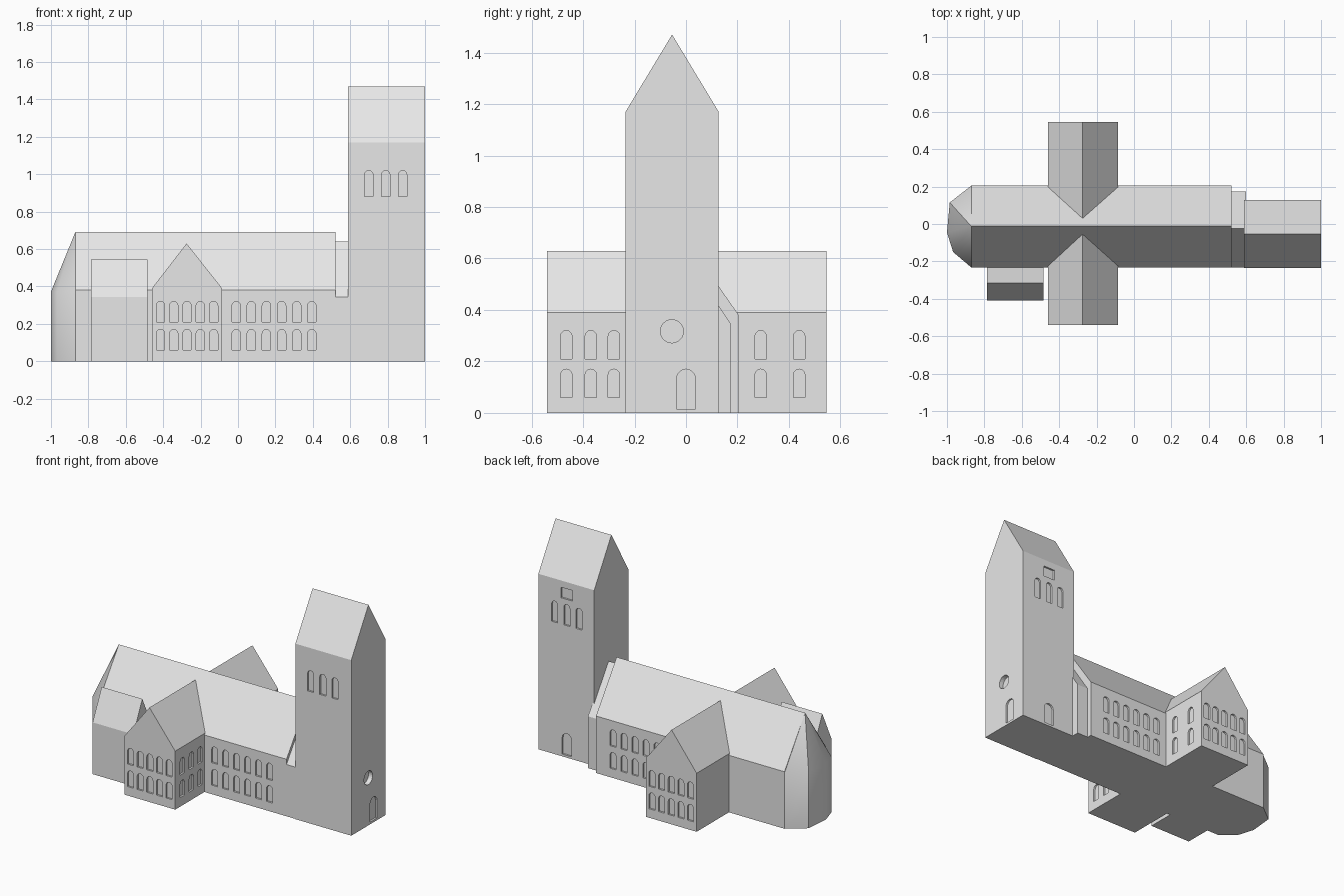
import bpy, bmesh, math

if "Cube" in bpy.data.objects:
    bpy.data.objects.remove(bpy.data.objects["Cube"])

stone = bpy.data.materials.new("pale_stone")
stone.diffuse_color = (0.8, 0.8, 0.8, 1)
stone.use_nodes = True
stone.node_tree.nodes["Principled BSDF"].inputs["Base Color"].default_value = stone.diffuse_color


def add_prism(bm, profile, axis, a0, a1):
    """Extrude a (u, z) profile along x or y between a0 and a1."""
    def point(u, z, a):
        return (a, u, z) if axis == 'x' else (u, a, z)
    ends = [[bm.verts.new(point(u, z, a)) for u, z in profile] for a in (a0, a1)]
    n = len(profile)
    bm.faces.new(ends[0])
    bm.faces.new(ends[1][::-1])
    for i in range(n):
        j = (i + 1) % n
        bm.faces.new((ends[0][i], ends[1][i], ends[1][j], ends[0][j]))


def finish(bm, name):
    bmesh.ops.recalc_face_normals(bm, faces=bm.faces[:])
    mesh = bpy.data.meshes.new(name)
    bm.to_mesh(mesh)
    bm.free()
    mesh.materials.append(stone)
    ob = bpy.data.objects.new(name, mesh)
    bpy.context.collection.objects.link(ob)
    return ob


def gabled(name, axis, u0, u1, ridge_u, eave, ridge, a0, a1):
    bm = bmesh.new()
    add_prism(bm, [(u0, 0), (u1, 0), (u1, eave), (ridge_u, ridge), (u0, eave)],
              axis, a0, a1)
    return finish(bm, name)


def arch(u, z, w, h):
    """Opening outline with a round head; u is the centre, z the sill."""
    r = w / 2
    head = [(u + r * math.cos(t), z + h - r + r * math.sin(t))
            for t in (math.pi * i / 6 for i in range(7))]
    return [(u - r, z), (u + r, z)] + head


def rect(u, z, w, h):
    return [(u - w/2, z), (u + w/2, z), (u + w/2, z + h), (u - w/2, z + h)]


def circle(u, z, r, n=24):
    return [(u + r * math.cos(2 * math.pi * i / n),
             z + r * math.sin(2 * math.pi * i / n)) for i in range(n)]


def window_rows(centres):
    return [arch(u, z, 0.045, 0.11) for u in centres for z in (0.06, 0.21)]


def carve(ob, openings):
    """Sink recesses; each opening is (outline, wall axis, wall position, depth)."""
    bm = bmesh.new()
    for outline, axis, wall, depth in openings:
        add_prism(bm, outline, axis, wall - depth, wall + depth)
    cutter = finish(bm, ob.name + "_cutter")
    cutter.hide_render = True
    mod = ob.modifiers.new("recesses", 'BOOLEAN')
    mod.operation = 'DIFFERENCE'
    mod.solver = 'EXACT'
    mod.object = cutter
    bpy.context.view_layer.objects.active = ob
    bpy.ops.object.modifier_apply(modifier=mod.name)
    bpy.data.objects.remove(cutter)


D = 0.012

# Nave with two rows of windows on both long walls
nave = gabled("nave", 'x', -0.232, 0.205, -0.012, 0.38, 0.69, -0.87, 0.52)
nave_x = [-0.01 + 0.081 * i for i in range(6)]
carve(nave, [(o, 'y', wall, D) for wall in (-0.232, 0.205) for o in window_rows(nave_x)])

# Lower link between nave and tower
gabled("link", 'x', -0.232, 0.175, -0.025, 0.345, 0.64, 0.50, 0.60)

# Crossing arm with windows in both gable ends and on the east side
transept = gabled("transept", 'y', -0.46, -0.085, -0.275, 0.39, 0.63, -0.54, 0.545)
gable_x = [-0.2725 + 0.071 * i for i in range(-2, 3)]
openings = [(o, 'y', wall, D) for wall in (-0.54, 0.545) for o in window_rows(gable_x)]
openings += [(o, 'x', -0.085, D) for o in window_rows([-0.465, -0.37, -0.28, 0.29, 0.44])]
carve(transept, openings)

# Side chapel
gabled("side_chapel", 'x', -0.41, -0.22, -0.315, 0.345, 0.545, -0.785, -0.485)

# Tower with belfry windows, doors and a round window
tower = gabled("tower", 'x', -0.235, 0.127, -0.054, 1.17, 1.47, 0.588, 1.0)
openings = [(arch(x, 0.88, 0.045, 0.14), 'y', wall, D)
            for x in (0.70, 0.79, 0.88) for wall in (-0.235, 0.127)]
openings += [(rect(0.79, 1.055, 0.085, 0.07), 'y', 0.127, D),
             (arch(0.79, 0.015, 0.07, 0.145), 'y', 0.127, D),
             (arch(0.0, 0.015, 0.075, 0.155), 'x', 1.0, D),
             (circle(-0.055, 0.317, 0.045), 'x', 1.0, 0.03)]
carve(tower, openings)

# Apse: many-sided wall with a half-cone roof rising to the nave ridge
plan = [(-0.87, 0.205), (-0.985, 0.115), (-1.0, -0.045), (-0.967, -0.15), (-0.87, -0.232)]
bm = bmesh.new()
low = [bm.verts.new((x, y, 0)) for x, y in plan]
top = [bm.verts.new((x, y, 0.372)) for x, y in plan]
apex = bm.verts.new((-0.87, -0.012, 0.69))
for i in range(4):
    bm.faces.new((low[i], low[i + 1], top[i + 1], top[i]))
    bm.faces.new((top[i], top[i + 1], apex))
bm.faces.new(low)
bm.faces.new((low[0], top[0], apex, top[4], low[4]))
apse = finish(bm, "apse")
bpy.ops.object.select_all(action='DESELECT')
apse.select_set(True)
bpy.context.view_layer.objects.active = apse
bpy.ops.object.shade_smooth_by_angle(angle=math.radians(40))
